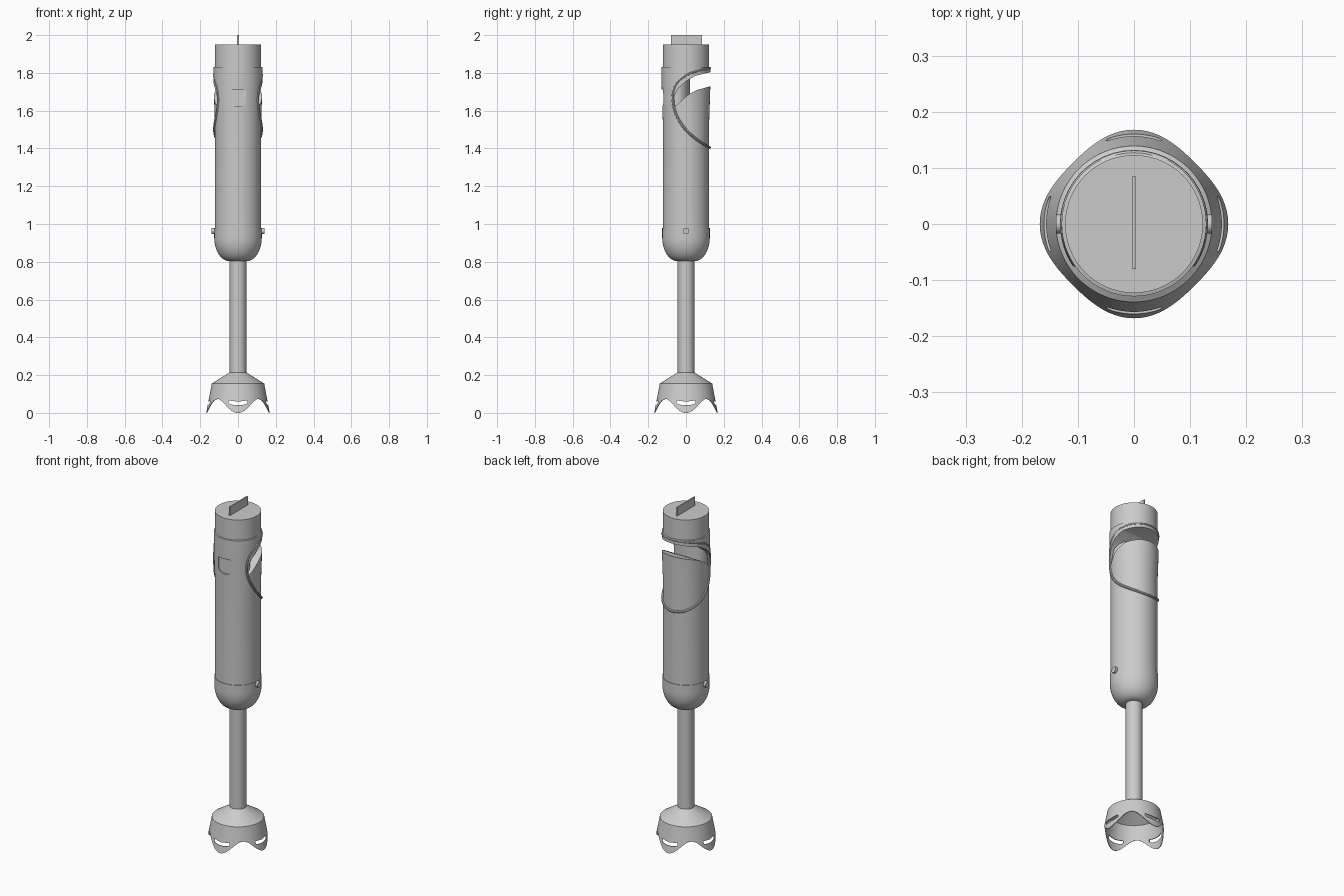
import bpy, bmesh
from math import sin, cos, pi, sqrt
from mathutils import Matrix

cube = bpy.data.objects.get("Cube")
if cube:
    bpy.data.objects.remove(cube)

SEG = 64
grey = bpy.data.materials.new("satin_grey")
grey.use_nodes = True
COLOUR = (0.6, 0.6, 0.6, 1)
grey.diffuse_color = COLOUR
grey.node_tree.nodes["Principled BSDF"].inputs["Base Color"].default_value = COLOUR


def activate(ob):
    bpy.ops.object.select_all(action='DESELECT')
    ob.select_set(True)
    bpy.context.view_layer.objects.active = ob


def make(name, bm):
    bmesh.ops.recalc_face_normals(bm, faces=bm.faces)
    me = bpy.data.meshes.new(name)
    bm.to_mesh(me)
    bm.free()
    me.materials.append(grey)
    ob = bpy.data.objects.new(name, me)
    bpy.context.collection.objects.link(ob)
    return ob


def smooth(ob):
    activate(ob)
    bpy.ops.object.shade_smooth_by_angle(angle=pi / 6)


def skin(bm, rows, caps):
    """Join closed rings of points with quads, optionally capped."""
    rings = [[bm.verts.new(p) for p in row] for row in rows]
    for a, b in zip(rings, rings[1:]):
        for i in range(len(a)):
            j = (i + 1) % len(a)
            bm.faces.new((a[i], a[j], b[j], b[i]))
    if caps:
        bm.faces.new(rings[0])
        bm.faces.new(rings[-1])


def lathe(name, profile):
    bm = bmesh.new()
    angles = [2 * pi * i / SEG for i in range(SEG)]
    skin(bm, [[(r * cos(a), r * sin(a), z) for a in angles] for r, z in profile], True)
    return make(name, bm)


def prism(name, outline, half, along_x):
    """Extrude an outline of (side, height) points across the model."""
    bm = bmesh.new()
    ends = [[(d, u, z) if along_x else (u, d, z) for u, z in outline] for d in half]
    skin(bm, ends, True)
    return make(name, bm)


def cut(ob, cutter):
    mod = ob.modifiers.new("cut", 'BOOLEAN')
    mod.operation = 'DIFFERENCE'
    mod.solver = 'EXACT'
    mod.object = cutter
    activate(ob)
    bpy.ops.object.modifier_apply(modifier=mod.name)
    bpy.data.objects.remove(cutter)


def cylinder(name, radius, depth, matrix):
    bm = bmesh.new()
    bmesh.ops.create_cone(bm, cap_ends=True, segments=SEG, radius1=radius,
                          radius2=radius, depth=depth, matrix=matrix)
    return make(name, bm)


# Handle body with a slight collar below the cap
body = lathe("handle_body", [(0.123, 0.98), (0.123, 1.55), (0.129, 1.73), (0.129, 1.83),
                             (0.123, 1.832), (0.123, 1.95)])

# Sweeping grip notch through the back
notch = [(0.2, 1.82), (0.125, 1.803), (0.05, 1.785), (0, 1.755), (-0.04, 1.72),
         (-0.065, 1.67), (-0.062, 1.62), (-0.04, 1.637), (-0.01, 1.667),
         (0.02, 1.69), (0.06, 1.71), (0.125, 1.728), (0.2, 1.74)]
cut(body, prism("notch_cutter", notch, (-0.3, 0.3), True))

# Flat-topped, round-bottomed button pocket on the front
pocket = [(0.042, 1.713)] + [(0.042 * cos(a), 1.65 - 0.027 * sin(a))
                             for a in [pi * i / 16 for i in range(17)]] + [(-0.042, 1.713)]
cut(body, prism("pocket_cutter", pocket, (-0.3, -0.116), False))
smooth(body)

# Neck left standing inside the notch
core = cylinder("grip_core", 1, 1, Matrix.Translation((0, -0.045, 1.705))
                @ Matrix.Diagonal((0.1, 0.066, 0.24, 1)))
smooth(core)

# Raised trim looping round the grip
curve = bpy.data.curves.new("grip_trim", 'CURVE')
curve.dimensions = '3D'
curve.bevel_depth = 0.007
curve.bevel_resolution = 3
spline = curve.splines.new('POLY')
COUNT = 96
spline.points.add(COUNT - 1)
for i, point in enumerate(spline.points):
    t = 2 * pi * i / COUNT
    turn = 2.16 * sin(t)
    z = 1.615 + 0.21 * cos(t) + 0.052 * sin(t) ** 2
    point.co = (0.125 * sin(turn), 0.125 * cos(turn), z, 1)
spline.use_cyclic_u = True
curve.materials.append(grey)
trim = bpy.data.objects.new("grip_trim", curve)
bpy.context.collection.objects.link(trim)
activate(trim)
bpy.ops.object.convert(target='MESH')
smooth(bpy.context.view_layer.objects.active)

# Thin speed key standing on the cap
prism("speed_key", [(-0.08, 1.94), (0.085, 1.94), (0.085, 2.0), (-0.08, 2.0)],
      (-0.004, 0.004), True)

# Rounded coupling dome
arc = [(0.045 + 0.081 * sin(a), 0.93 - 0.127 * cos(a))
       for a in [pi / 2 * i / 12 for i in range(13)]]
smooth(lathe("coupling_dome", arc + [(0.126, 0.98)]))

# Release pegs on both sides
for side, label in ((1, "left"), (-1, "right")):
    peg = cylinder("release_peg_" + label, 0.017, 0.03,
                   Matrix.Translation((side * 0.124, 0, 0.963)) @ Matrix.Rotation(pi / 2, 4, 'Y'))
    smooth(peg)

# Shaft
smooth(lathe("shaft", [(0.044, 0.205), (0.044, 0.82)]))

# Scalloped blade guard: flared skirt and sloping shoulder, as a thin shell
bm = bmesh.new()
angles = [2 * pi * i / 128 for i in range(128)]
rows = []
for step in range(9):
    row = []
    for a in angles:
        low = 0.037 * (1 - cos(4 * a))
        z = low + (0.155 - low) * step / 8
        r = 0.139 + 0.029 * (1 - z / 0.155)
        row.append((r * cos(a), r * sin(a), z))
    rows.append(row)
rows.append([(0.043 * cos(a), 0.043 * sin(a), 0.215) for a in angles])
skin(bm, rows, False)
guard = make("blade_guard", bm)
shell = guard.modifiers.new("shell", 'SOLIDIFY')
shell.thickness = 0.004
shell.offset = -1
activate(guard)
bpy.ops.object.modifier_apply(modifier=shell.name)

# Smile-shaped vents through all four lobes
vent = [(0.05 * cos(a), 0.061 - 0.02 * sqrt(sin(a)))
        for a in [pi * (i + 0.2) / 16.4 for i in range(17)]]
vent += [(-0.048, 0.065), (0, 0.06), (0.048, 0.065)]
for along_x in (True, False):
    cut(guard, prism("vent_cutter", vent, (-0.3, 0.3), along_x))
smooth(guard)
